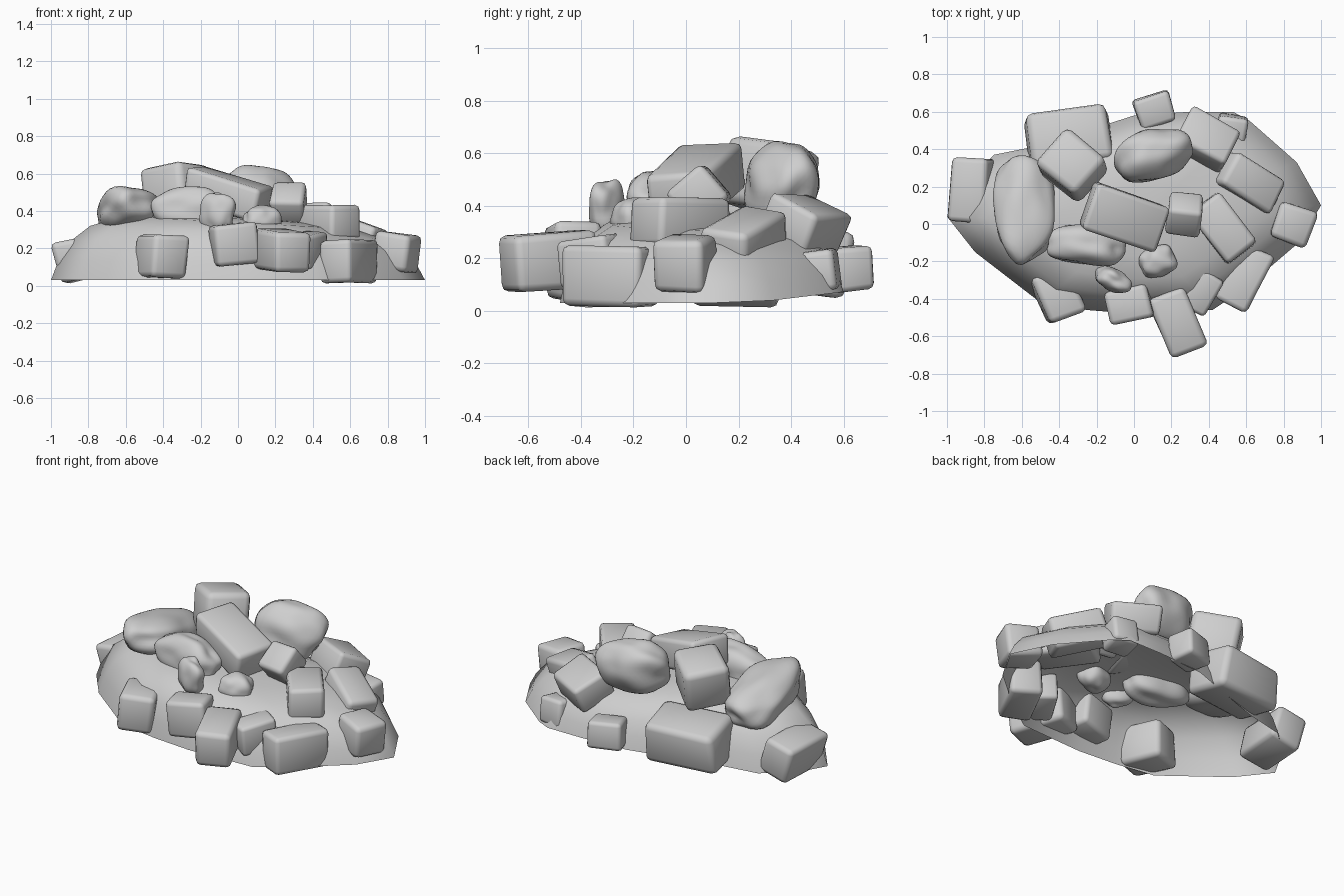
import bpy, bmesh, math, random
from mathutils import Vector, Euler, noise

if "Cube" in bpy.data.objects:
    bpy.data.objects.remove(bpy.data.objects["Cube"], do_unlink=True)

random.seed(4)
stone = bpy.data.materials.new("grey_stone")
stone.use_nodes = True
GREY = (0.62, 0.62, 0.62, 1)
stone.diffuse_color = GREY
stone.node_tree.nodes["Principled BSDF"].inputs["Base Color"].default_value = GREY


def finish(bm, name, loc=(0, 0, 0), turn=0, tilt=(0, 0)):
    """Turn a bmesh into a smooth stone object."""
    bmesh.ops.recalc_face_normals(bm, faces=bm.faces)
    for f in bm.faces:
        f.smooth = True
    mesh = bpy.data.meshes.new(name)
    bm.to_mesh(mesh)
    bm.free()
    mesh.materials.append(stone)
    ob = bpy.data.objects.new(name, mesh)
    ob.location = loc
    ob.rotation_euler = Euler([math.radians(a) for a in (*tilt, turn)])
    bpy.context.collection.objects.link(ob)
    return ob


def block(name, loc, size, turn=0, tilt=(0, 0), rough=0.06):
    """Rounded, slightly uneven rubble block."""
    bm = bmesh.new()
    bmesh.ops.create_cube(bm, size=1)
    for v in bm.verts:
        v.co = Vector(c * s * (1 + random.uniform(-rough, rough)) for c, s in zip(v.co, size))
    ob = finish(bm, name, loc, turn, tilt)
    bev = ob.modifiers.new("worn_edges", "BEVEL")
    bev.width = min(size) * 0.14
    bev.segments = 2
    bev.limit_method = "NONE"


def boulder(name, loc, radii, turn=0, tilt=(0, 0), lump=0.18):
    """Lumpy rounded stone."""
    bm = bmesh.new()
    bmesh.ops.create_icosphere(bm, subdivisions=4, radius=1)
    offset = Vector(loc) * 9
    for v in bm.verts:
        n = v.co.normalized()
        r = 1 + lump * noise.noise(n * 1.4 + offset)
        # squarer than a ball
        r /= sum(abs(c) ** 2.5 for c in n) ** (1 / 2.5)
        v.co = Vector(c * r * s * 0.97 for c, s in zip(n, radii))
    finish(bm, name, loc, turn, tilt)


# Mound: an open shell lofted from its rim outline, the rim lifting a little at the back
rim = [(-1, .04), (-.9, .22), (-.75, .37), (-.5, .42), (0, .58), (.3, .6), (.53, .6), (.62, .55),
       (.87, .33), (1, .1), (.88, -.1), (.6, -.34), (.42, -.46), (0, -.48), (-.25, -.46),
       (-.5, -.42), (-.85, -.15)]
levels = [(1, 0), (.96, .27), (.89, .55), (.79, .76), (.61, .92), (.35, .98)]
bm = bmesh.new()
rings = []
for scale, rise in levels:
    ring = []
    for x, y in rim:
        base = .03 + .12 * max(0, y - .25)
        top = .365 - .06 * x * scale
        ring.append(bm.verts.new((x * scale, y * scale, base + (top - base) * rise)))
    rings.append(ring)
for low, high in zip(rings, rings[1:]):
    for i in range(len(rim)):
        j = (i + 1) % len(rim)
        bm.faces.new((low[i], low[j], high[j], high[i]))
peak = bm.verts.new((0, 0, .37))
for i, v in enumerate(rings[-1]):
    bm.faces.new((v, rings[-1][(i + 1) % len(rim)], peak))
finish(bm, "mound")

# Blocks around the front edge
block("front_right_block", (-.41, -.38, .155), (.21, .27, .23), 23, (0, 4))
block("front_middle_block", (-.02, -.43, .225), (.23, .18, .22), 12, (0, -6))
block("front_outer_block", (.23, -.52, .19), (.21, .34, .22), 23, (4, 0))
block("front_small_block", (.37, -.36, .19), (.14, .22, .18), -30, (8, 0))
block("front_left_block", (.59, -.29, .13), (.19, .34, .23), -28)

# Blocks on the two ends
block("left_end_block", (.845, 0, .18), (.21, .2, .2), -19, (0, 8))
block("right_end_block", (-.865, .18, .14), (.2, .33, .22), -4, (0, -14))

# Blocks along the back
block("back_wide_block", (-.35, .455, .19), (.44, .29, .25), 8, (-8, 0))
block("back_outer_block", (.11, .61, .16), (.2, .16, .17), 18, (5, 0))
block("back_corner_block", (.52, .5, .15), (.16, .16, .16), -10, (8, 0))
block("back_left_block", (.385, .45, .33), (.29, .22, .17), -28, (-24, 0))
block("left_slope_block", (.61, .22, .26), (.33, .2, .19), -33, (-10, 18))

# Blocks on the crown
block("left_crown_block", (.475, -.02, .34), (.2, .34, .18), 37)
block("small_crown_block", (.27, .05, .44), (.18, .18, .17), -8, (40, 0))
block("long_crown_block", (-.05, .04, .49), (.43, .26, .18), -19, (2, 16))
block("top_block", (-.33, .31, .51), (.28, .26, .26), -40, (-6, -12))

# Rounded boulders
boulder("back_boulder", (.1, .37, .485), (.21, .13, .165), 15, (-18, 0))
boulder("right_boulder", (-.59, .08, .395), (.17, .29, .115), 4, (-13, -4))
boulder("front_boulder", (-.26, -.11, .4), (.215, .11, .125), -6)
boulder("small_upright_boulder", (-.11, -.3, .39), (.1, .06, .11), -25, (0, 15))
boulder("small_round_boulder", (.125, -.2, .345), (.1, .085, .085), 20)
